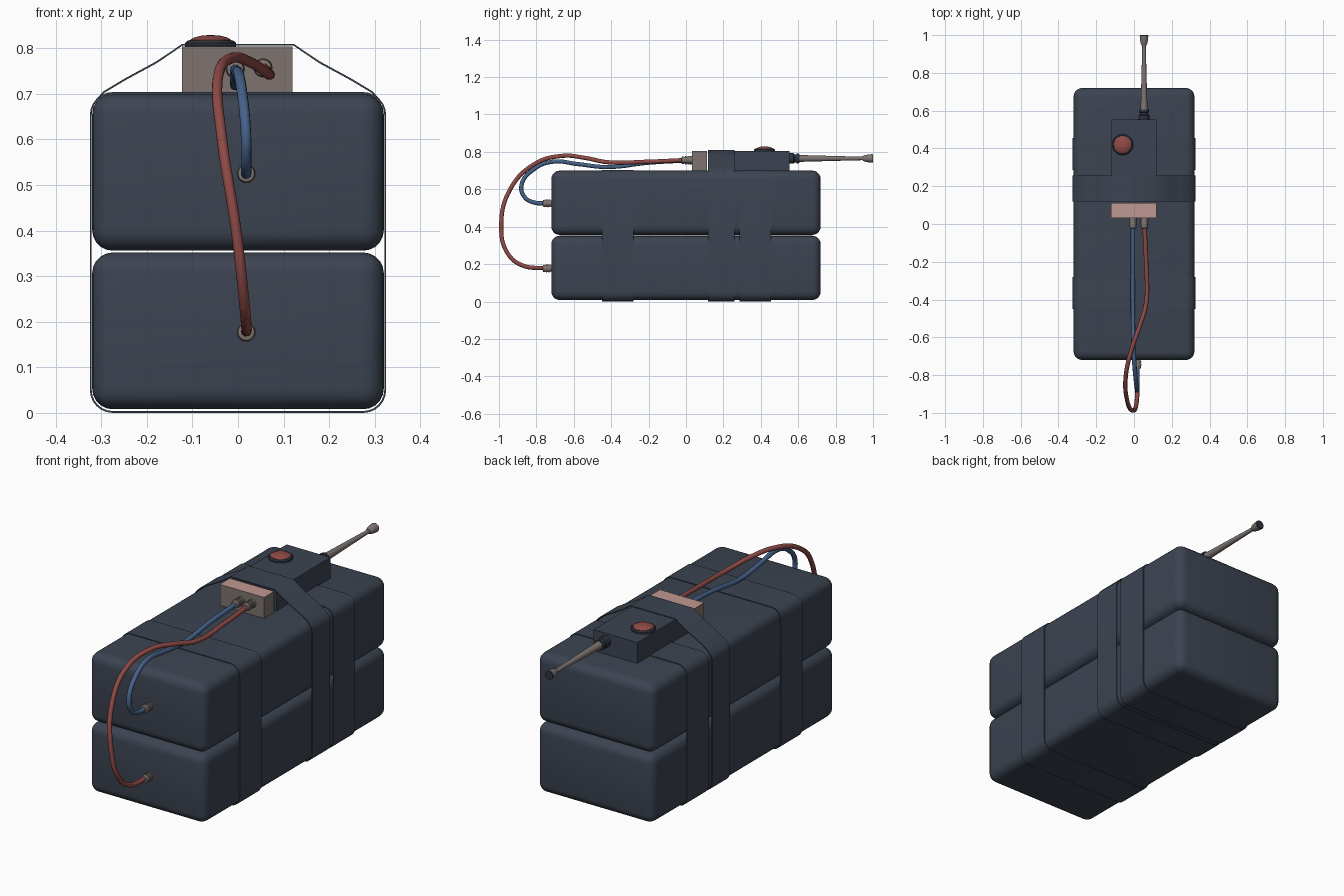
import bpy, bmesh, math
from mathutils import Vector, Matrix

if "Cube" in bpy.data.objects:
    bpy.data.objects.remove(bpy.data.objects["Cube"])


def material(name, r, g, b):
    """Material from sRGB 0-255 values."""
    m = bpy.data.materials.new(name)
    lin = [((c / 255 + 0.055) / 1.055) ** 2.4 for c in (r, g, b)]
    m.diffuse_color = (*lin, 1)
    m.use_nodes = True
    m.node_tree.nodes["Principled BSDF"].inputs["Base Color"].default_value = m.diffuse_color
    return m


SLATE = material("slate", 60, 68, 81)
DARK = material("dark slate", 46, 52, 63)
STEEL = material("warm grey metal", 126, 116, 112)
PINK = material("pale pink", 192, 152, 146)
RED = material("red", 142, 74, 70)
BLUE = material("blue", 70, 98, 138)


def add_mesh(name, bm, *mats, angle=None):
    bmesh.ops.recalc_face_normals(bm, faces=bm.faces)
    me = bpy.data.meshes.new(name)
    bm.to_mesh(me)
    bm.free()
    ob = bpy.data.objects.new(name, me)
    bpy.context.collection.objects.link(ob)
    for m in mats:
        me.materials.append(m)
    if angle is not None:
        bpy.ops.object.select_all(action='DESELECT')
        ob.select_set(True)
        bpy.context.view_layer.objects.active = ob
        bpy.ops.object.shade_smooth_by_angle(angle=math.radians(angle))
    return ob


def box(name, lo, hi, *mats, bevel=0, segments=4, angle=None):
    lo, hi = Vector(lo), Vector(hi)
    bm = bmesh.new()
    bmesh.ops.create_cube(bm, size=1, matrix=Matrix.Translation((lo + hi) / 2)
                          @ Matrix.Diagonal((*(hi - lo), 1)))
    if bevel:
        bmesh.ops.bevel(bm, geom=bm.edges[:], offset=bevel, segments=segments,
                        profile=0.5, affect='EDGES')
    return add_mesh(name, bm, *mats, angle=angle)


def lathe(name, profile, origin, mat, axis='Y', sides=20):
    """Turn (distance, radius) pairs around an axis through origin."""
    bm = bmesh.new()
    rings = []
    for d, r in profile:
        ring = []
        for i in range(sides):
            a = 2 * math.pi * i / sides
            u, v = r * math.cos(a), r * math.sin(a)
            p = (u, d, v) if axis == 'Y' else (u, v, d)
            ring.append(bm.verts.new(Vector(origin) + Vector(p)))
        rings.append(ring)
    for a, b in zip(rings, rings[1:]):
        for i in range(sides):
            j = (i + 1) % sides
            bm.faces.new((a[i], a[j], b[j], b[i]))
    bm.faces.new(rings[0])
    bm.faces.new(rings[-1])
    return add_mesh(name, bm, mat, angle=35)


def strap(name, y0, y1, top=None):
    """Thin closed band around both packs; top replaces the flat upper run."""
    w, z0, z1, r, t = 0.325, 0.0, 0.704, 0.05, 0.004

    def arc(cx, cz, start):
        return [(cx + r * math.cos(math.radians(start + k * 15)),
                 cz + r * math.sin(math.radians(start + k * 15))) for k in range(7)]

    upper = arc(w - r, z1 - r, 0)
    if top:
        upper = upper[:4] + top
    pts = upper + [(-x, z) for x, z in reversed(upper)]
    pts += arc(-w + r, z0 + r, 180) + arc(w - r, z0 + r, 270)
    bm = bmesh.new()
    n = len(pts)
    loops = []
    # outer and inner outline at both ends
    for y in (y0, y1):
        for inset in (0, t):
            loop = []
            for i, (x, z) in enumerate(pts):
                ax, az = pts[i - 1]
                bx, bz = pts[(i + 1) % n]
                d = Vector((bx - ax, bz - az)).normalized()
                loop.append(bm.verts.new((x - d.y * inset, y, z + d.x * inset)))
            loops.append(loop)
    fo, fi, bo, bi = loops
    for a, b in ((fo, bo), (bi, fi), (fi, fo), (bo, bi)):
        for i in range(n):
            j = (i + 1) % n
            bm.faces.new((a[i], a[j], b[j], b[i]))
    return add_mesh(name, bm, SLATE, angle=40)


def wire(name, points, mat, radius=0.0115):
    cu = bpy.data.curves.new(name, 'CURVE')
    cu.dimensions = '3D'
    cu.bevel_depth = radius
    cu.bevel_resolution = 3
    cu.resolution_u = 8
    cu.use_fill_caps = True
    sp = cu.splines.new('BEZIER')
    sp.bezier_points.add(len(points) - 1)
    for bp, p in zip(sp.bezier_points, points):
        bp.co = p
        bp.handle_left_type = bp.handle_right_type = 'AUTO'
    cu.materials.append(mat)
    ob = bpy.data.objects.new(name, cu)
    bpy.context.collection.objects.link(ob)


# Two stacked packs with soft edges
for name, z in (("lower_pack", 0.008), ("upper_pack", 0.356)):
    box(name, (-0.32, -0.72, z), (0.32, 0.72, z + 0.344), SLATE,
        bevel=0.045, segments=5, angle=180)

# Straps; the middle one climbs over the control box
strap("front_strap", -0.45, -0.28)
strap("rear_strap", 0.285, 0.455)
strap("middle_strap", 0.118, 0.258,
      top=[(0.295, 0.706), (0.25, 0.733), (0.18, 0.771), (0.122, 0.81)])

# Control box and its push button
box("control_box", (-0.12, 0.13, 0.70), (0.12, 0.553, 0.804), SLATE)
lathe("button_base", [(0.80, 0.056), (0.812, 0.056), (0.817, 0.05)],
      (-0.06, 0.42, 0), DARK, axis='Z', sides=24)
lathe("button_cap", [(0.81, 0.048), (0.818, 0.046), (0.824, 0.036),
                     (0.828, 0.02), (0.829, 0.004)],
      (-0.06, 0.42, 0), RED, axis='Z', sides=24)

# Terminal block with a pale upper face
block = box("terminal_block", (-0.123, 0.033, 0.70), (0.12, 0.112, 0.804), STEEL, PINK)
for f in block.data.polygons:
    f.material_index = 1 if f.normal.z > 0.9 else 0

# Ribbed sockets where the wires plug in
ribs = [(0.0, 0.021)]
for k in range(3):
    y = -0.012 - k * 0.014
    ribs += [(y, 0.021), (y, 0.016), (y - 0.004, 0.016), (y - 0.004, 0.02)]
ribs += [(-0.056, 0.018), (-0.058, 0.012)]
RED_X, BLUE_X = 0.055, -0.006
for name, pos in (("upper_socket", (0.018, -0.708, 0.525)),
                  ("lower_socket", (0.018, -0.708, 0.177)),
                  ("block_socket_red", (RED_X, 0.034, 0.757)),
                  ("block_socket_blue", (BLUE_X, 0.034, 0.754))):
    lathe(name, ribs, pos, STEEL)

# Wires from the terminal block to the packs
wire("red_wire", [(RED_X, 0.0, 0.757), (0.064, -0.2, 0.748), (0.064, -0.42, 0.745),
                  (0.03, -0.54, 0.768), (-0.012, -0.66, 0.779), (-0.044, -0.81, 0.735),
                  (-0.035, -0.94, 0.6), (-0.004, -0.988, 0.4), (0.012, -0.955, 0.26),
                  (0.018, -0.88, 0.195), (0.018, -0.74, 0.177)], RED)
wire("blue_wire", [(BLUE_X, 0.0, 0.754), (BLUE_X, -0.2, 0.742), (BLUE_X, -0.42, 0.719),
                   (-0.004, -0.58, 0.735), (0.0, -0.71, 0.748), (0.008, -0.81, 0.71),
                   (0.017, -0.88, 0.62), (0.018, -0.86, 0.555), (0.018, -0.81, 0.529),
                   (0.018, -0.74, 0.525)], BLUE)

# Antenna: dark collar, tapered rod, flared tip with a dark end
A = (0.053, 0, 0.765)
lathe("antenna_collar", [(0.545, 0.028), (0.575, 0.028), (0.58, 0.022), (0.59, 0.022),
                         (0.592, 0.027), (0.606, 0.025)], A, DARK)
lathe("antenna_rod", [(0.60, 0.02), (0.62, 0.018), (0.80, 0.013), (0.96, 0.009)], A, STEEL)
lathe("antenna_tip", [(0.945, 0.012), (0.955, 0.017), (0.975, 0.021), (0.996, 0.023)], A, STEEL)
lathe("antenna_end", [(0.995, 0.021), (1.0, 0.021)], A, DARK)
